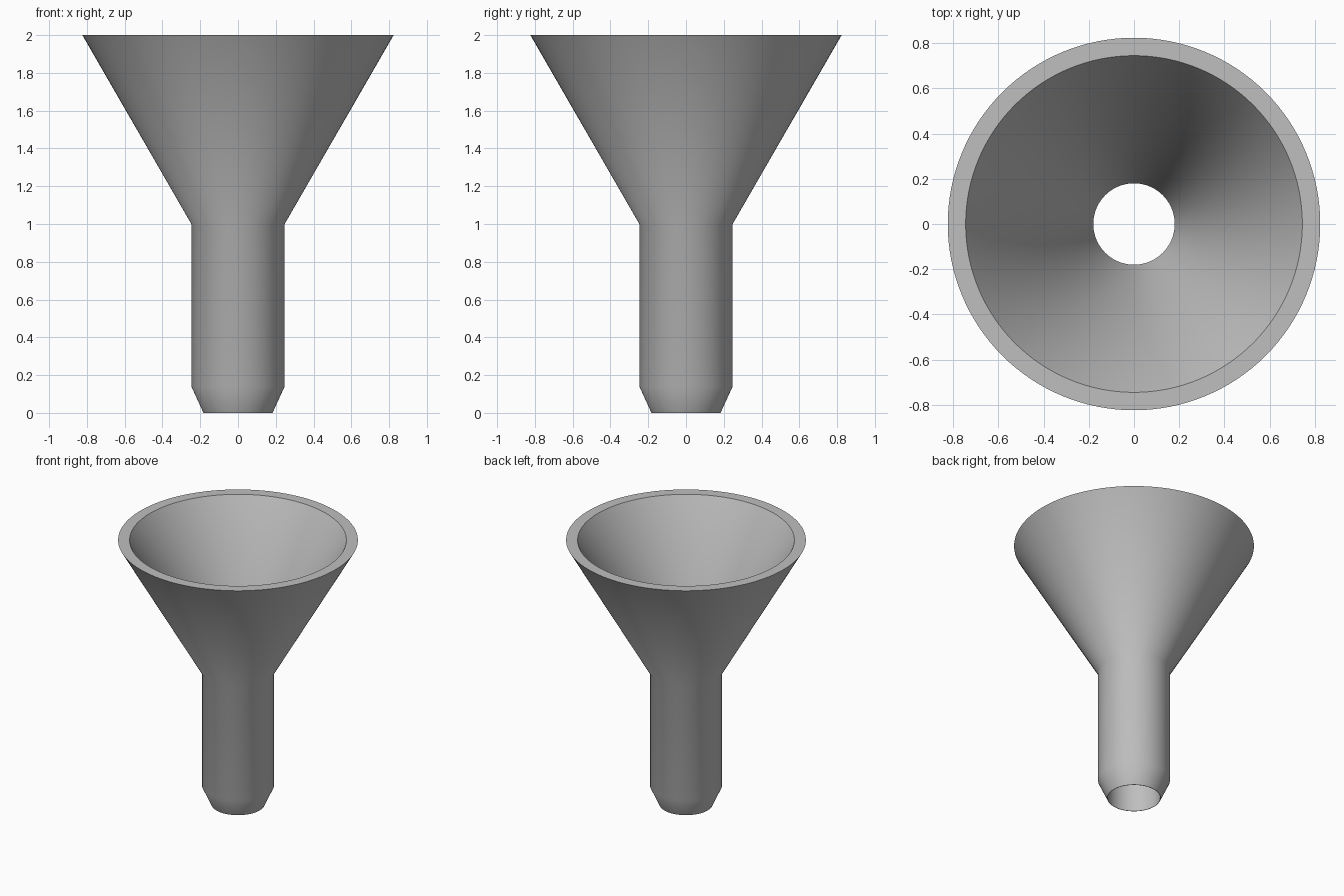
import bpy
import bmesh
import math
from mathutils import Matrix, Vector

cube = bpy.data.objects.get("Cube")
if cube:
    bpy.data.objects.remove(cube, do_unlink=True)

# Plain grey plastic
grey = bpy.data.materials.new("grey")
grey.use_nodes = True
colour = (0.52, 0.52, 0.52, 1)
grey.diffuse_color = colour
shader = next(n for n in grey.node_tree.nodes if n.type == "BSDF_PRINCIPLED")
shader.inputs["Base Color"].default_value = colour

# Closed wall section (radius, height): tip, spout, flared cone, rim, bore
profile = [
    (0.183, 0), (0.247, 0.14), (0.247, 1), (0.824, 2),
    (0.745, 2), (0.18, 1.02), (0.18, 0),
]

# Turn the section around the vertical axis
bm = bmesh.new()
verts = [bm.verts.new((r, 0, z)) for r, z in profile]
edges = [bm.edges.new((a, b)) for a, b in zip(verts, verts[1:] + verts[:1])]
bmesh.ops.spin(bm, geom=verts + edges, cent=(0, 0, 0), axis=(0, 0, 1),
               angle=math.tau, steps=128, use_merge=True)
bmesh.ops.remove_doubles(bm, verts=bm.verts[:], dist=0.0001)
bmesh.ops.recalc_face_normals(bm, faces=bm.faces[:])
mesh = bpy.data.meshes.new("funnel")
bm.to_mesh(mesh)
bm.free()
mesh.materials.append(grey)

funnel = bpy.data.objects.new("funnel", mesh)
bpy.context.collection.objects.link(funnel)

# Smooth walls with a crisp rim and tip
bpy.ops.object.select_all(action="DESELECT")
funnel.select_set(True)
bpy.context.view_layer.objects.active = funnel
bpy.ops.object.shade_smooth_by_angle(angle=math.radians(40))
